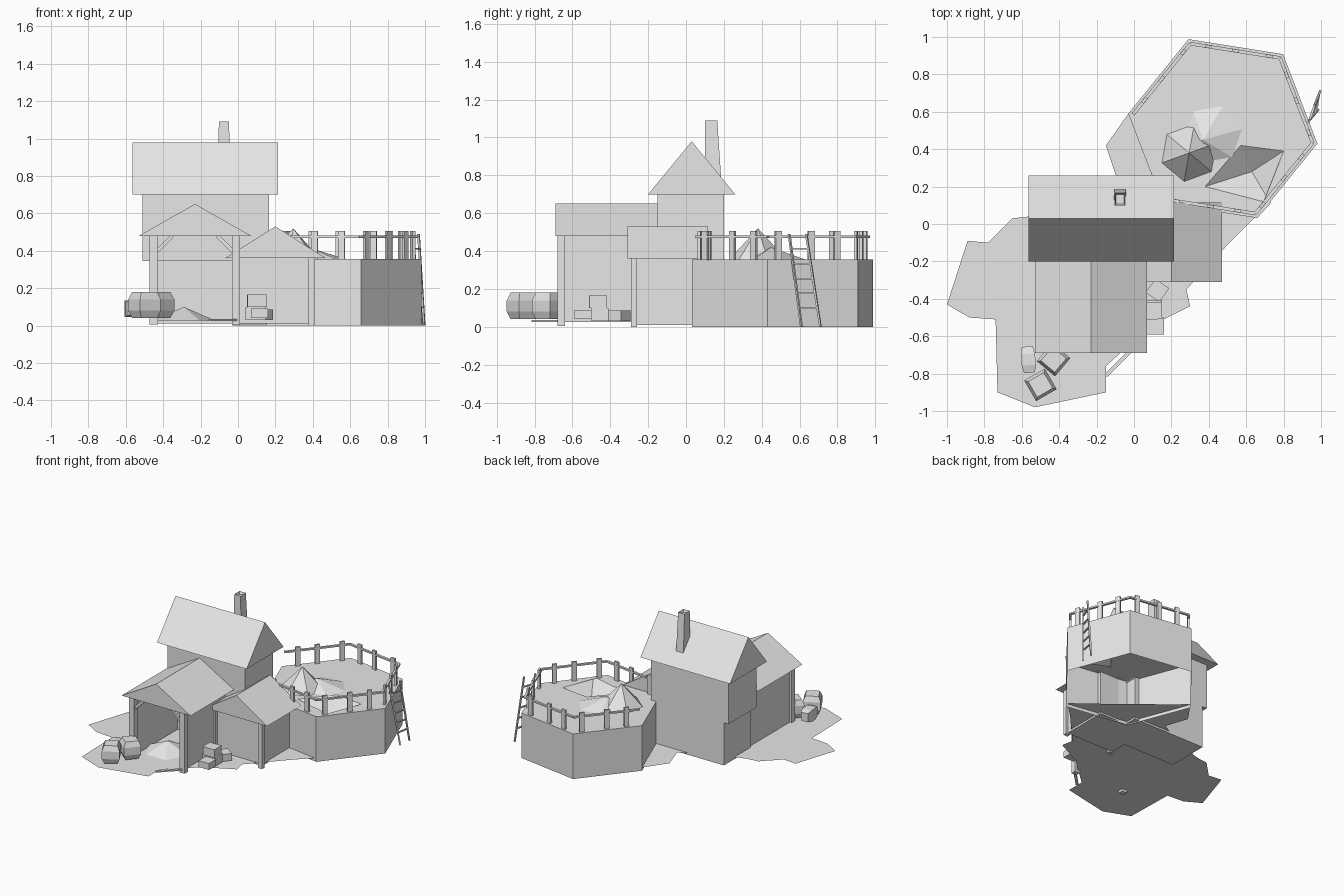
import bpy, bmesh, math
from mathutils import Vector, Matrix

old = bpy.data.objects.get("Cube")
if old:
    bpy.data.objects.remove(old, do_unlink=True)

grey = bpy.data.materials.new("plain grey")
grey.use_nodes = True
grey.diffuse_color = (0.8, 0.8, 0.8, 1)
grey.node_tree.nodes["Principled BSDF"].inputs["Base Color"].default_value = (0.8, 0.8, 0.8, 1)


def finish(name, bm, recalc=True):
    if recalc:
        bmesh.ops.recalc_face_normals(bm, faces=bm.faces)
    mesh = bpy.data.meshes.new(name)
    bm.to_mesh(mesh)
    bm.free()
    mesh.materials.append(grey)
    obj = bpy.data.objects.new(name, mesh)
    bpy.context.collection.objects.link(obj)
    return obj


def box(name, x, y, z, turn=0):
    bm = bmesh.new()
    size = (x[1] - x[0], y[1] - y[0], z[1] - z[0], 1)
    bmesh.ops.create_cube(bm, size=1, matrix=Matrix.Rotation(turn, 4, "Z") @ Matrix.Diagonal(size))
    bmesh.ops.translate(bm, verts=bm.verts, vec=(sum(x) / 2, sum(y) / 2, sum(z) / 2))
    return finish(name, bm)


def beam(name, a, b, w, d):
    a, b = Vector(a), Vector(b)
    bm = bmesh.new()
    turn = (b - a).to_track_quat("Z", "Y").to_matrix().to_4x4()
    bmesh.ops.create_cube(bm, size=1, matrix=Matrix.Translation((a + b) / 2) @ turn
                          @ Matrix.Diagonal((w, d, (b - a).length, 1)))
    return finish(name, bm)


def gable_roof(name, axis, span, length, low, high):
    # Triangular profile swept along the ridge axis
    bm = bmesh.new()
    profile = [(span[0], low), (span[1], low), (sum(span) / 2, high)]
    ends = []
    for l in length:
        ends.append([bm.verts.new((l, s, z) if axis == "x" else (s, l, z)) for s, z in profile])
        bm.faces.new(ends[-1])
    for i in range(3):
        j = (i + 1) % 3
        bm.faces.new((ends[0][i], ends[0][j], ends[1][j], ends[1][i]))
    return finish(name, bm)


def mound(name, centre, radius, z, top, sides, turn=0, peak=(0, 0)):
    bm = bmesh.new()
    ring = [bm.verts.new((centre[0] + radius * math.cos(turn + math.tau * i / sides),
                          centre[1] + radius * math.sin(turn + math.tau * i / sides), z))
            for i in range(sides)]
    tip = bm.verts.new((centre[0] + peak[0], centre[1] + peak[1], top))
    for i in range(sides):
        bm.faces.new((ring[i], ring[(i + 1) % sides], tip))
    bm.faces.new(ring[::-1])
    return finish(name, bm)


def barrel(name, centre, turn, lying=False):
    # Four-sided bulging barrel with recessed lid
    bm = bmesh.new()
    rings = []
    for z, r in ((-0.07, 0.068), (-0.03, 0.09), (0.03, 0.09), (0.07, 0.068)):
        rings.append([bm.verts.new((r * math.cos(math.pi * (i + 0.5) / 2),
                                    r * math.sin(math.pi * (i + 0.5) / 2), z)) for i in range(4)])
    for a, b in zip(rings, rings[1:]):
        for i in range(4):
            bm.faces.new((a[i], a[(i + 1) % 4], b[(i + 1) % 4], b[i]))
    bm.faces.new(rings[0][::-1])
    lid = bm.faces.new(rings[-1])
    bmesh.ops.inset_individual(bm, faces=[lid], thickness=0.012, depth=-0.012)
    spin = Matrix.Rotation(turn, 4, "Z")
    if lying:
        spin = spin @ Matrix.Rotation(math.pi / 2, 4, "X") @ Matrix.Diagonal((0.6, 0.7, 1, 1))
    bmesh.ops.transform(bm, verts=bm.verts, matrix=Matrix.Translation(centre) @ spin)
    return finish(name, bm)


# Ground sheet
outline = [(-1, -0.43), (-0.88, -0.5), (-0.74, -0.51), (-0.73, -0.9), (-0.53, -0.98), (-0.15, -0.9),
           (-0.15, -0.76), (0.08, -0.55), (0.3, -0.44), (0.28, -0.35), (0.4, -0.22), (0.51, -0.1),
           (0.65, 0.04), (-0.03, 0.59), (-0.15, 0.42), (-0.09, 0.24), (-0.3, 0.12), (-0.56, 0.04),
           (-0.65, 0.03), (-0.78, -0.1), (-0.89, -0.09)]
bm = bmesh.new()
bm.faces.new([bm.verts.new((x, y, 0.025)) for x, y in outline])
finish("ground", bm, False)

# Main house
box("house_lower", (-0.47, 0.16), (-0.13, 0.2), (0.01, 0.35))
box("house_upper", (-0.51, 0.165), (-0.15, 0.2), (0.345, 0.71))
gable_roof("house_roof", "x", (-0.2, 0.26), (-0.565, 0.215), 0.7, 0.98)
bm = bmesh.new()
bmesh.ops.create_cube(bm, size=1)
for v in bm.verts:
    high = v.co.z > 0
    v.co = (-0.075 + v.co.x * (0.055 if high else 0.065),
            (0.1 if v.co.y < 0 else (0.165 if high else 0.19)), 1.09 if high else 0.72)
bm.normal_update()
lid = max(bm.faces, key=lambda f: f.calc_center_median().z)
bmesh.ops.inset_individual(bm, faces=[lid], thickness=0.01, depth=-0.02)
finish("chimney", bm)

# Open barn
gable_roof("barn_roof", "y", (-0.53, 0.07), (-0.69, -0.14), 0.48, 0.65)
box("barn_left_wall", (-0.455, -0.435), (-0.64, -0.1), (0.025, 0.48))
box("barn_right_wall", (-0.025, -0.005), (-0.64, -0.1), (0.025, 0.48))
for side, x, inward in (("left", -0.45, 1), ("right", -0.01, -1)):
    box("barn_post_" + side, (x - 0.022, x + 0.022), (-0.68, -0.64), (0.005, 0.48))
    beam("barn_brace_" + side, (x, -0.66, 0.38), (x + inward * 0.1, -0.66, 0.48), 0.02, 0.02)
mound("hay_pile", (-0.29, -0.46), 0.17, 0.026, 0.1, 6)

# Small side house
box("annex_walls", (-0.02, 0.395), (-0.265, 0.1), (0.01, 0.365))
gable_roof("annex_roof", "y", (-0.07, 0.47), (-0.31, 0.115), 0.36, 0.53)
for x in (-0.01, 0.395):
    box("annex_post", (x - 0.018, x + 0.018), (-0.29, -0.26), (0, 0.36))

# Hexagonal tower, open below, with a sunken pit in its top
centre, radius, turn = Vector((0.475, 0.51)), 0.512, math.radians(-9)
corners = [centre + radius * Vector((math.cos(turn + math.pi * i / 3), math.sin(turn + math.pi * i / 3)))
           for i in range(6)]
pit = [(0.57, 0.42), (0.8, 0.39), (0.73, 0.11), (0.38, 0.2)]
bm = bmesh.new()
low = [bm.verts.new((c.x, c.y, 0)) for c in corners]
top = [bm.verts.new((c.x, c.y, 0.355)) for c in corners]
rim = [bm.verts.new((x, y, 0.355)) for x, y in pit]
edges = []
for loop in (top, rim):
    edges += [bm.edges.new((loop[i], loop[(i + 1) % len(loop)])) for i in range(len(loop))]
bmesh.ops.triangle_fill(bm, use_beauty=True, edges=edges, normal=(0, 0, 1))
for i in range(6):
    j = (i + 1) % 6
    bm.faces.new((low[i], low[j], top[j], top[i]))
bottom = bm.verts.new((0.63, 0.28, 0.25))
for i in range(4):
    bm.faces.new((rim[i], rim[(i + 1) % 4], bottom))
finish("tower", bm)

# Piles on the tower
mound("tall_pile", (0.295, 0.38), 0.155, 0.355, 0.52, 6, math.radians(20))
mound("low_pile", (0.42, 0.48), 0.16, 0.355, 0.42, 6, math.radians(10), (-0.05, -0.03))

# Fence on five sides
for i in (0, 1, 2, 4, 5):
    a = centre + (corners[i] - centre) * 0.95
    b = centre + (corners[(i + 1) % 6] - centre) * 0.95
    angle = math.atan2(b.y - a.y, b.x - a.x)
    for t in (0.12, 0.5, 0.8):
        p = a.lerp(b, t)
        box("fence_post", (p.x - 0.018, p.x + 0.018), (p.y - 0.008, p.y + 0.008), (0.35, 0.505), angle)
    beam("fence_rail", (a.x, a.y, 0.475), (b.x, b.y, 0.475), 0.018, 0.012)

# Leaning ladder
feet = [Vector((0.985, 0.61, 0)), Vector((0.995, 0.71, 0))]
heads = [Vector((0.93, 0.545, 0.49)), Vector((0.965, 0.635, 0.49))]
for f, h in zip(feet, heads):
    beam("ladder_stile", f, h, 0.012, 0.01)
for i in range(5):
    t = 0.2 + 0.16 * i
    beam("ladder_rung", feet[0].lerp(heads[0], t), feet[1].lerp(heads[1], t), 0.012, 0.008)

# Barrels, crates and a loose plank
barrel("barrel_front", (-0.5, -0.86, 0.11), math.radians(30))
barrel("barrel_rear", (-0.43, -0.725, 0.11), math.radians(50))
barrel("barrel_lying", (-0.565, -0.725, 0.09), math.radians(5), True)
box("crate_top", (0.05, 0.15), (-0.51, -0.42), (0.1, 0.165), 0.03)
box("crate_front", (0.07, 0.16), (-0.59, -0.5), (0.04, 0.09))
box("crate_middle", (0.04, 0.15), (-0.5, -0.41), (0.03, 0.1))
box("crate_rear", (0.08, 0.17), (-0.4, -0.31), (0.03, 0.085), math.radians(-35))
beam("plank", (-0.15, -0.81, 0.03), (0, -0.66, 0.03), 0.02, 0.01)
